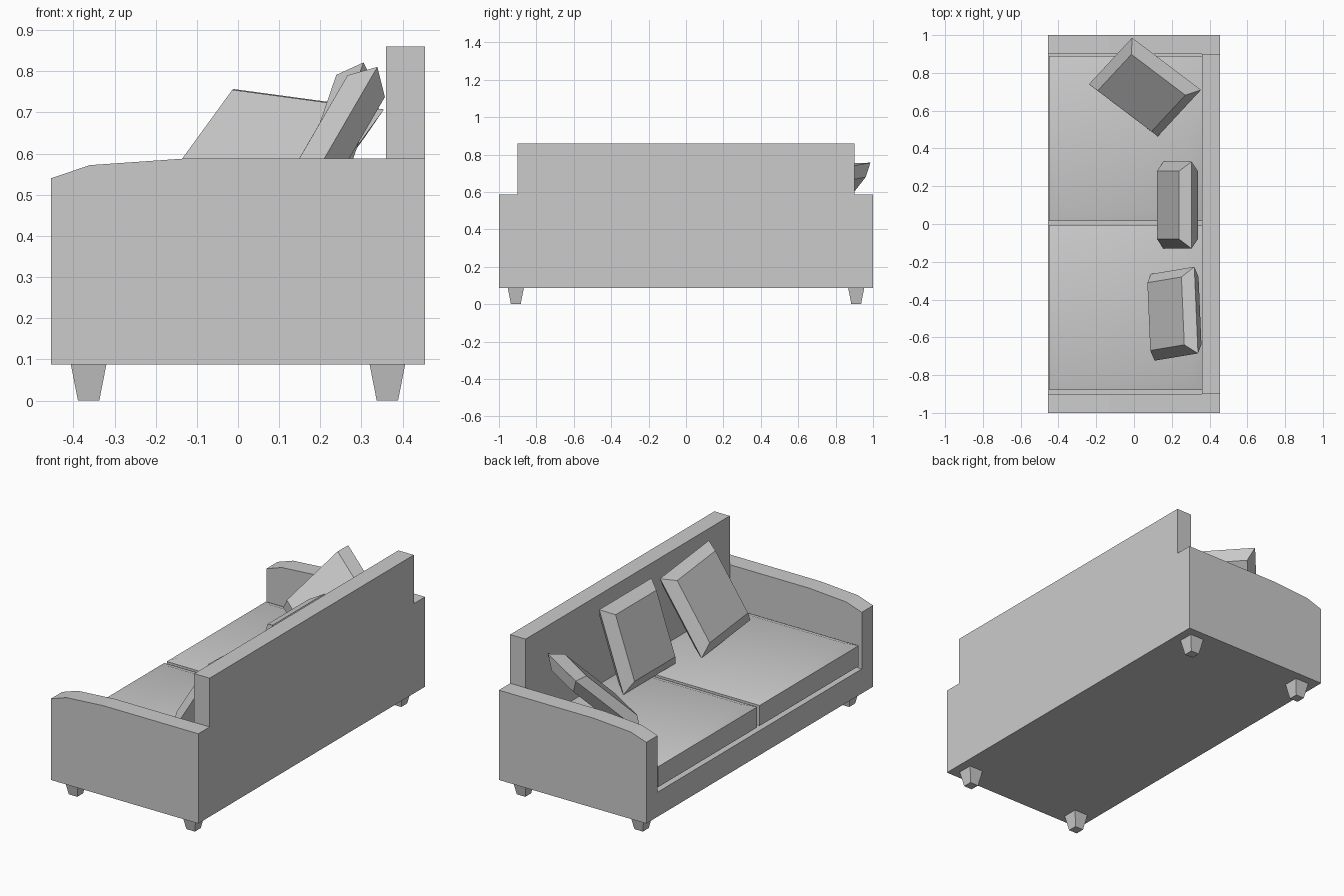
import bpy, bmesh, math
from mathutils import Vector, Matrix

if "Cube" in bpy.data.objects:
    bpy.data.objects.remove(bpy.data.objects["Cube"])


def new_object(name, bm):
    bmesh.ops.recalc_face_normals(bm, faces=bm.faces)
    mesh = bpy.data.meshes.new(name)
    bm.to_mesh(mesh)
    bm.free()
    ob = bpy.data.objects.new(name, mesh)
    bpy.context.collection.objects.link(ob)
    return ob


def extrude_profile(name, pts, y0, y1):
    bm = bmesh.new()
    face = bm.faces.new([bm.verts.new((x, y0, z)) for x, z in pts])
    ext = bmesh.ops.extrude_face_region(bm, geom=[face])
    bmesh.ops.translate(bm, vec=(0, y1 - y0, 0),
                        verts=[v for v in ext["geom"] if isinstance(v, bmesh.types.BMVert)])
    if face.is_valid is False or len(bm.faces) < len(pts) + 2:
        bmesh.ops.holes_fill(bm, edges=bm.edges, sides=0)
    return new_object(name, bm)


def box(name, x0, x1, y0, y1, z0, z1):
    return extrude_profile(name, [(x0, z0), (x1, z0), (x1, z1), (x0, z1)], y0, y1)


def padded(name, size, rim, inset, matrix):
    """Padded block: rim band of height `rim`, tapering to smaller top and bottom faces."""
    sx, sy, sz = (s / 2 for s in size)
    levels = [(-sz, inset), (-rim / 2, 0), (rim / 2, 0), (sz, inset)]
    if rim == 0:
        levels.pop(1)
    bm = bmesh.new()
    rings = [[bm.verts.new((a * (sx - i), b * (sy - i), z))
              for a, b in ((-1, -1), (1, -1), (1, 1), (-1, 1))] for z, i in levels]
    bm.faces.new(rings[0])
    bm.faces.new(rings[-1])
    for lo, hi in zip(rings, rings[1:]):
        for k in range(4):
            n = (k + 1) % 4
            bm.faces.new((lo[k], lo[n], hi[n], hi[k]))
    bm.transform(matrix)
    return new_object(name, bm)


# Frame: one side profile, with seat well and back corners cut away
frame = extrude_profile("sofa_frame", [
    (-0.455, 0.087), (0.455, 0.087), (0.455, 0.86), (0.36, 0.86), (0.36, 0.588),
    (-0.13, 0.588), (-0.36, 0.572), (-0.455, 0.54)], -1, 1)
cutters = [box("seat_cutter", -0.6, 0.36, -0.9, 0.9, 0.224, 1.0),
           box("corner_cutter_a", 0.3, 0.6, 0.9, 1.2, 0.588, 1.0),
           box("corner_cutter_b", 0.3, 0.6, -1.2, -0.9, 0.588, 1.0)]
bpy.context.view_layer.objects.active = frame
for c in cutters:
    c.hide_render = True
    mod = frame.modifiers.new("cut", 'BOOLEAN')
    mod.operation = 'DIFFERENCE'
    mod.solver = 'EXACT'
    mod.object = c
    bpy.ops.object.modifier_apply(modifier=mod.name)
for c in cutters:
    bpy.data.objects.remove(c)

# Tapered square legs
for x in (-0.363, 0.363):
    for y in (-0.91, 0.91):
        bm = bmesh.new()
        bmesh.ops.create_cone(bm, cap_ends=True, segments=4, radius1=0.026 * math.sqrt(2),
                              radius2=0.043 * math.sqrt(2), depth=0.087)
        bm.transform(Matrix.Translation((x, y, 0.0435)) @ Matrix.Rotation(math.pi / 4, 4, 'Z'))
        new_object("leg", bm)

# Two seat cushions, softly domed
for y in (0.453, -0.442):
    seat = padded("seat_cushion", (0.81, 0.874, 0.16), 0.114, 0.06,
                  Matrix.Translation((-0.046, y, 0.304)))
    bpy.ops.object.select_all(action='DESELECT')
    seat.select_set(True)
    bpy.context.view_layer.objects.active = seat
    bpy.ops.object.shade_smooth_by_angle(angle=math.radians(30))

# Loose pillows: centre, width direction, leaning direction
for centre, across, up in (
        ((0.23, 0.10, 0.604), (0, 1, 0), (0.325, 0, 0.946)),
        ((0.214, -0.475, 0.596), (-0.042, 0.997, -0.071), (0.5, 0.083, 0.862)),
        ((0.058, 0.725, 0.575), (0.80, -0.605, -0.108), (0.497, 0.535, 0.683))):
    u = Vector(up).normalized()
    n = Vector(across).cross(u).normalized()
    a = u.cross(n)
    m = Matrix((a, u, n)).transposed().to_4x4()
    padded("pillow", (0.46, 0.46, 0.105), 0, 0.05, Matrix.Translation(centre) @ m)
